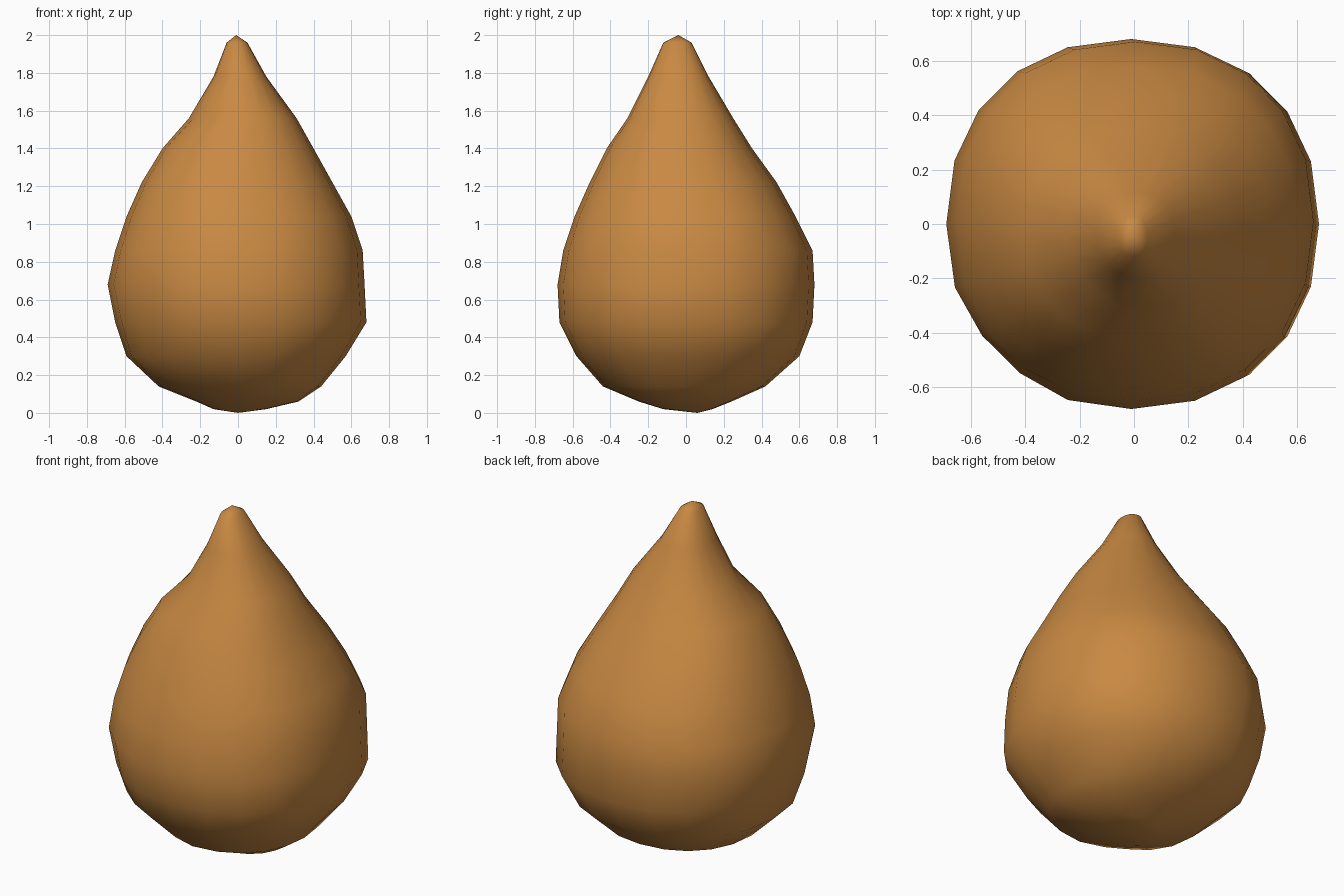
import bpy
import bmesh
from math import cos, sin, pi, copysign, radians
from mathutils import Vector

cube = bpy.data.objects.get("Cube")
if cube:
    bpy.data.objects.remove(cube, do_unlink=True)

# Warm brown skin
skin = bpy.data.materials.new("warm_brown")
skin.use_nodes = True
colour = (0.58, 0.25, 0.055, 1)
skin.diffuse_color = colour
skin.node_tree.nodes["Principled BSDF"].inputs["Base Color"].default_value = colour

SIDES = 20
BULGE = 2 / 2.2  # slightly squarer than a circle

# Cross-sections: height, left and right reach, front and back reach
RINGS = [
    (0.02, -0.13, 0.15, -0.12, 0.14),
    (0.06, -0.22, 0.32, -0.25, 0.24),
    (0.14, -0.42, 0.44, -0.44, 0.42),
    (0.30, -0.59, 0.57, -0.58, 0.60),
    (0.48, -0.65, 0.68, -0.67, 0.67),
    (0.68, -0.69, 0.67, -0.68, 0.68),
    (0.86, -0.65, 0.66, -0.65, 0.67),
    (1.04, -0.59, 0.60, -0.59, 0.58),
    (1.22, -0.51, 0.50, -0.51, 0.48),
    (1.40, -0.40, 0.40, -0.42, 0.35),
    (1.56, -0.26, 0.31, -0.31, 0.25),
    (1.78, -0.13, 0.15, -0.20, 0.12),
    (1.96, -0.06, 0.05, -0.12, 0.03),
]

# Shallow dents: centre, radius, depth
DENTS = [
    (Vector((-0.25, -0.42, 0.20)), 0.24, 0.05),
    (Vector((-0.48, -0.48, 0.55)), 0.35, 0.03),
    (Vector((-0.18, -0.20, 1.58)), 0.17, 0.03),
]


def outline(angle):
    c, s = cos(angle), sin(angle)
    return copysign(abs(c) ** BULGE, c), copysign(abs(s) ** BULGE, s)


# Teardrop body lofted through the cross-sections
bm = bmesh.new()
loops = []
for z, x0, x1, y0, y1 in RINGS:
    loop = []
    for i in range(SIDES):
        u, v = outline(2 * pi * i / SIDES)
        loop.append(bm.verts.new(((x0 + x1) / 2 + u * (x1 - x0) / 2,
                                  (y0 + y1) / 2 + v * (y1 - y0) / 2, z)))
    loops.append(loop)
base = bm.verts.new((0, 0.06, 0))
tip = bm.verts.new((-0.01, -0.04, 2))

for i in range(SIDES):
    j = (i + 1) % SIDES
    for low, high in zip(loops, loops[1:]):
        bm.faces.new((low[i], low[j], high[j], high[i]))
    bm.faces.new((base, loops[0][j], loops[0][i]))
    bm.faces.new((tip, loops[-1][i], loops[-1][j]))

# Press the dents towards the central axis
for centre, radius, depth in DENTS:
    for vert in bm.verts:
        near = 1 - (vert.co - centre).length / radius
        if near > 0:
            inward = Vector((-vert.co.x, -vert.co.y, 0)).normalized()
            vert.co += inward * depth * near

bmesh.ops.recalc_face_normals(bm, faces=bm.faces)
mesh = bpy.data.meshes.new("teardrop_body")
bm.to_mesh(mesh)
bm.free()
mesh.materials.append(skin)

body = bpy.data.objects.new("teardrop_body", mesh)
bpy.context.collection.objects.link(body)
bpy.ops.object.select_all(action="DESELECT")
body.select_set(True)
bpy.context.view_layer.objects.active = body
bpy.ops.object.shade_smooth_by_angle(angle=radians(60))
